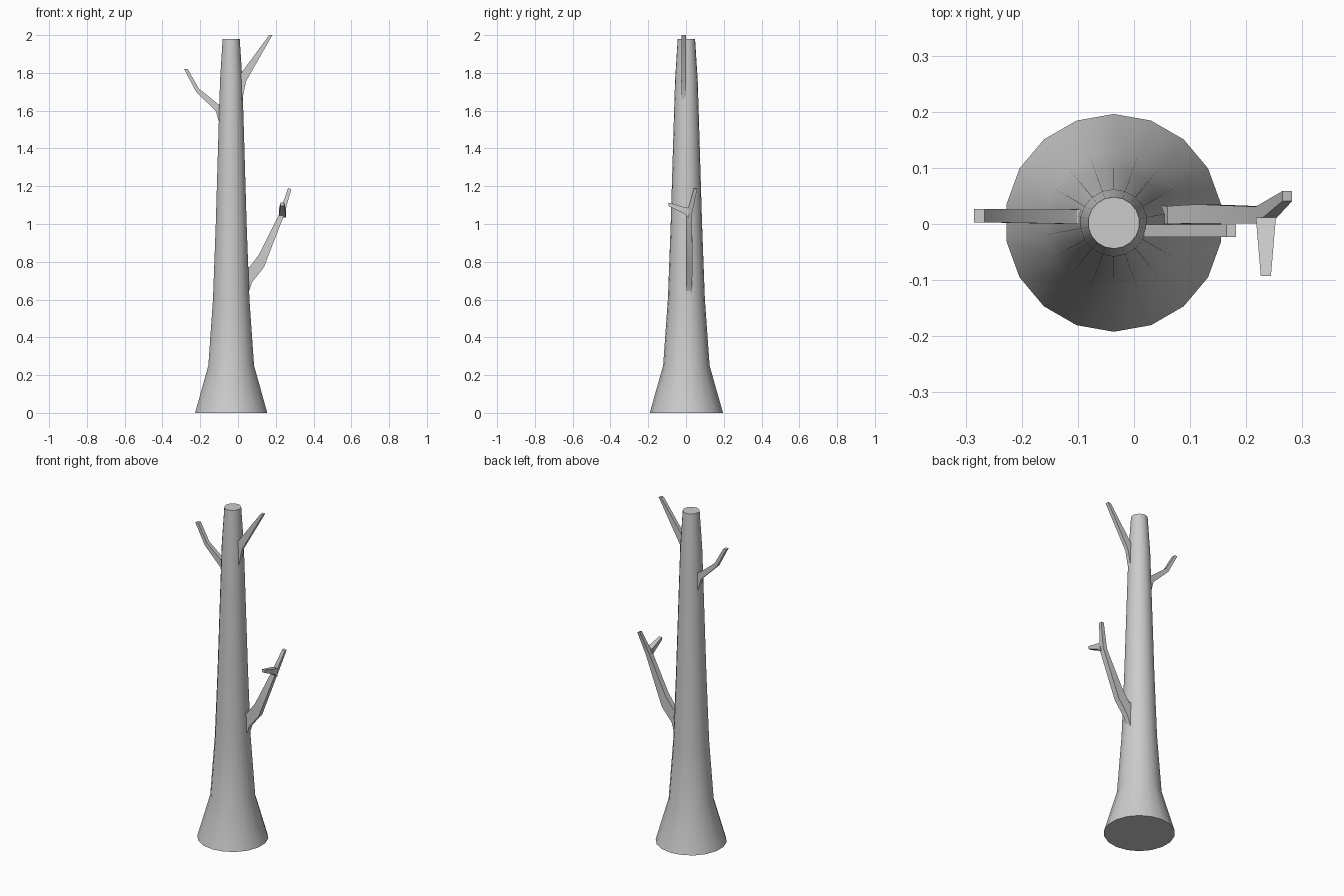
import bpy, math

if "Cube" in bpy.data.objects:
    bpy.data.objects.remove(bpy.data.objects["Cube"])

CX, CY = -0.036, 0.002
SIDES = 18


def loft(name, rings, angle):
    """Skin a list of matching rings and cap both ends."""
    n = len(rings[0])
    verts = [p for ring in rings for p in ring]
    faces = [tuple(reversed(range(n)))]
    for r in range(len(rings) - 1):
        a, b = r * n, (r + 1) * n
        faces += [(a + i, a + (i + 1) % n, b + (i + 1) % n, b + i) for i in range(n)]
    faces.append(tuple(range(len(verts) - n, len(verts))))
    mesh = bpy.data.meshes.new(name)
    mesh.from_pydata(verts, [], faces)
    obj = bpy.data.objects.new(name, mesh)
    bpy.context.collection.objects.link(obj)
    bpy.ops.object.select_all(action='DESELECT')
    bpy.context.view_layer.objects.active = obj
    obj.select_set(True)
    # consistent outward normals
    bpy.ops.object.mode_set(mode='EDIT')
    bpy.ops.mesh.select_all(action='SELECT')
    bpy.ops.mesh.normals_make_consistent(inside=False)
    bpy.ops.object.mode_set(mode='OBJECT')
    bpy.ops.object.shade_smooth_by_angle(angle=math.radians(angle))
    return obj


def branch(name, sections):
    """Four-sided limb: each section is lower (x, z), upper (x, z), y, half width."""
    rings = []
    for (x0, z0), (x1, z1), y, h in sections:
        rings.append([(x0, y - h, z0), (x0, y + h, z0), (x1, y + h, z1), (x1, y - h, z1)])
    return loft(name, rings, 30)


# Trunk: flared base, slow taper, flat cut top
profile = [(0, 0.194), (0.25, 0.123), (0.6, 0.098), (1.0, 0.083),
           (1.5, 0.068), (1.76, 0.06), (1.98, 0.046)]
trunk_rings = []
for z, r in profile:
    angles = [math.pi / 2 + 2 * math.pi * i / SIDES for i in range(SIDES)]
    trunk_rings.append([(CX + r * math.cos(a), CY + r * math.sin(a), z) for a in angles])
loft("trunk", trunk_rings, 40)

# Lower right branch
branch("lower_branch", [
    ((0.035, 0.57), (0.03, 0.79), 0.016, 0.018),
    ((0.073, 0.69), (0.06, 0.77), 0.016, 0.016),
    ((0.137, 0.77), (0.112, 0.84), 0.018, 0.017),
    ((0.245, 1.05), (0.217, 1.05), 0.016, 0.015),
    ((0.282, 1.185), (0.265, 1.19), 0.05, 0.009),
])

# Side twig reaching forward from the lower branch
twig = []
for y, w, z0, z1 in [(0.012, 0.018, 1.035, 1.085), (-0.01, 0.016, 1.055, 1.09),
                     (-0.093, 0.009, 1.095, 1.113)]:
    x = 0.235
    twig.append([(x - w, y, z0), (x + w, y, z0), (x + w, y, z1), (x - w, y, z1)])
loft("forward_twig", twig, 30)

# Upper left branch
branch("upper_left_branch", [
    ((-0.09, 1.50), (-0.08, 1.63), 0.014, 0.014),
    ((-0.117, 1.597), (-0.102, 1.632), 0.013, 0.013),
    ((-0.222, 1.70), (-0.208, 1.718), 0.014, 0.012),
    ((-0.285, 1.82), (-0.266, 1.82), 0.015, 0.012),
])

# Upper right branch
branch("upper_right_branch", [
    ((0.015, 1.62), (0.0, 1.81), -0.012, 0.011),
    ((0.042, 1.755), (0.018, 1.80), -0.012, 0.011),
    ((0.182, 2.0), (0.165, 2.0), -0.012, 0.011),
])
